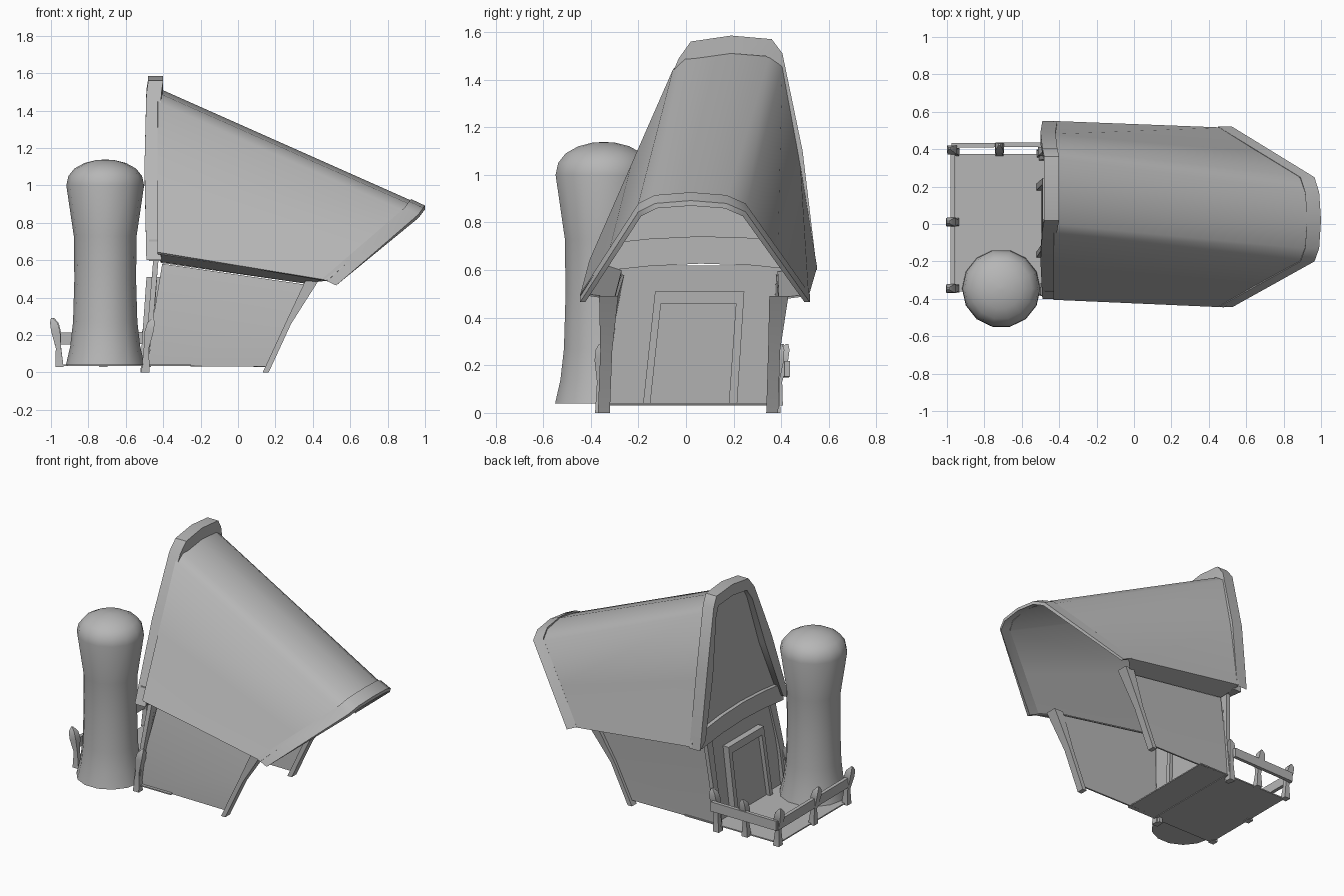
import bpy, bmesh, math
from mathutils import Vector as V

if "Cube" in bpy.data.objects:
    bpy.data.objects.remove(bpy.data.objects["Cube"])

grey = bpy.data.materials.new("mid_grey")
grey.diffuse_color = (.47, .47, .47, 1)
grey.use_nodes = True
grey.node_tree.nodes["Principled BSDF"].inputs["Base Color"].default_value = grey.diffuse_color


def loft(name, rings, closed=True, thick=0, smooth=None):
    """Skin a list of equal-length point rings."""
    bm = bmesh.new()
    rows = [[bm.verts.new(p) for p in r] for r in rings]
    n = len(rows[0])
    for a, b in zip(rows, rows[1:]):
        for i in range(n if closed else n - 1):
            j = (i + 1) % n
            bm.faces.new((a[i], a[j], b[j], b[i]))
    if closed:
        bm.faces.new(rows[0][::-1])
        bm.faces.new(rows[-1])
    bmesh.ops.recalc_face_normals(bm, faces=bm.faces)
    me = bpy.data.meshes.new(name)
    bm.to_mesh(me)
    bm.free()
    me.materials.append(grey)
    ob = bpy.data.objects.new(name, me)
    bpy.context.collection.objects.link(ob)
    bpy.ops.object.select_all(action='DESELECT')
    bpy.context.view_layer.objects.active = ob
    ob.select_set(True)
    if thick:
        m = ob.modifiers.new("thickness", 'SOLIDIFY')
        m.thickness, m.offset = thick, 0
        bpy.ops.object.modifier_apply(modifier=m.name)
    if smooth:
        bpy.ops.object.shade_smooth_by_angle(angle=math.radians(smooth))
    return ob


def strut(name, secs):
    """Upright post from sections (x, y, z, half width x, half width y)."""
    return loft(name, [[(x - a, y - b, z), (x + a, y - b, z), (x + a, y + b, z), (x - a, y + b, z)]
                       for x, y, z, a, b in secs], smooth=35)


def plate(name, pts, offset):
    """Thin flat panel extruded along an offset."""
    return loft(name, [pts, [V(p) + V(offset) for p in pts]])


def beam(name, p, q, side, h):
    """Horizontal board with half thickness vector and half height."""
    s, u = V(side), V((0, 0, h))
    return loft(name, [[V(e) - s - u, V(e) + s - u, V(e) + s + u, V(e) - s + u] for e in (p, q)])


def trim(name, path, width, centre, depth):
    """Arched edging: square section swept along the path."""
    rings = []
    for p in path:
        p = V(p)
        inn = V((0, centre[0] - p.y, centre[1] - p.z)).normalized() * depth
        w = V(width)
        rings.append([p, p + w, p + w + inn, p + inn])
    return loft(name, rings, smooth=40)


# Roof shell, open at the wide front end
back = [(-.40, .64), (-.225, 1.04), (-.05, 1.44), (.0, 1.49), (.18, 1.515),
        (.35, 1.50), (.40, 1.46), (.475, 1.04), (.545, .61)]
front = [(-.44, .49), (-.32, .67), (-.2, .86), (-.13, .893), (.02, .908),
         (.17, .893), (.25, .86), (.38, .67), (.51, .49)]
loft("roof", [[(-.43, y, z) for y, z in back],
              [(.48 + (z - .49) * 1.09, y, z) for y, z in front]],
     closed=False, thick=.012, smooth=50)

# Soffits closing the eaves towards the walls
plate("left_soffit", [(-.43, -.40, .635), (.47, -.435, .495), (.36, -.30, .475), (-.41, -.27, .59)], (0, 0, .008))
plate("right_soffit", [(-.43, .54, .61), (.47, .505, .49), (.36, .39, .475), (-.41, .385, .585)], (0, 0, .008))

# Roof edge trims
bt = [(-.41, -.40, .60), (-.42, -.2, 1.1), (-.41, -.03, 1.49), (-.40, .02, 1.56), (-.40, .19, 1.585),
      (-.40, .36, 1.57), (-.41, .405, 1.51), (-.42, .49, 1.1), (-.41, .55, .60)]
trim("back_roof_trim", bt, (-.08, 0, 0), (.17, .9), .075)
ft = [(.45, -.445, .50), (.89, -.2, .88), (.915, -.13, .915), (.925, .02, .927),
      (.915, .17, .915), (.89, .25, .88), (.45, .52, .50)]
trim("front_roof_trim", ft, (.075, 0, -.035), (.03, .5), .022)

# Back gable panel and the curved beam under it
plate("back_gable", [(-.45, y, z) for y, z in
                     [(-.34, .68), (-.02, 1.44), (.04, 1.5), (.33, 1.51), (.385, 1.45), (.49, .68)]],
      (.02, 0, 0))
loft("gable_beam", [[(-.475, y, z), (-.415, y, z), (-.415, y, z + .115), (-.475, y, z + .115)]
                    for y, z in [(-.36, .595), (-.15, .617), (.06, .627), (.28, .62), (.51, .595)]])

# House walls
plate("back_wall", [(-.48, -.34, .03), (-.48, .365, .03), (-.44, .385, .62), (-.44, -.265, .62)],
      (.015, 0, 0))
for name, yb, ym, yf, yt in (("left_wall", -.335, -.325, -.30, -.265),
                             ("right_wall", .36, .37, .395, .385)):
    rows = [[(-.48, yb, .035), (.15, yb, .03)],
            [(-.455, ym, .28), (.26, ym, .27)],
            [(-.405, yt, .58), (.385, yf, .465)]]
    loft(name, rows, closed=False, thick=.012, smooth=35)

# Corner posts of the house
for side, y0, y1, y2, y3 in (("left", -.345, -.335, -.325, -.265), ("right", .362, .37, .39, .40)):
    strut(side + "_front_post", [(.148, y0, 0, .016, .025), (.268, y1, .26, .016, .025),
                                 (.395, y2, .49, .035, .04)])
    strut(side + "_back_post", [(-.50, y0, 0, .014, .022), (-.465, y1, .3, .014, .024),
                                (-.435, y3, .65, .014, .03)])

# Door and its frame
plate("door", [(-.495, -.15, .04), (-.495, .185, .04), (-.465, .215, .47), (-.465, -.105, .47)],
      (.05, 0, 0))
outer = [(-.18, .04), (-.13, .51), (.245, .51), (.215, .04)]
inner = [(-.15, .04), (-.105, .46), (.21, .46), (.18, .04)]
loft("door_frame", [[(-.525 + a[1] * .07, *a), (-.425 + a[1] * .07, *a),
                     (-.425 + b[1] * .07, *b), (-.525 + b[1] * .07, *b)]
                    for a, b in zip(outer, inner)])

# Porch deck
plate("deck", [(-.955, -.36, .034), (-.25, -.36, .034), (-.25, .375, .034), (-.955, .375, .034)],
      (0, 0, .008))

# Railing posts leaning outward, and the rails
posts = [(-.955, -.345, -1, 0), (-.955, .01, -1, 0), (-.955, .385, -.8, .5),
         (-.72, .385, 0, 1), (-.50, .375, .6, .6), (-.495, -.36, 1, 0)]
for x, y, dx, dy in posts:
    strut("rail_post", [(x + dx * o, y + dy * o, z, r, r) for z, o, r in
                        [(.0 if x > -.6 else .03, 0, .022), (.13, .005, .014), (.22, .02, .024),
                         (.265, .03, .02), (.29, .04, .005)]])
beam("side_rail", (-.975, .42, .18), (-.49, .425, .185), (0, .012, 0), .032)
beam("end_rail", (-.97, -.36, .185), (-.97, .42, .18), (.012, 0, 0), .032)

# Round tower with a domed top
prof = [(.21, .04), (.187, .14), (.172, .27), (.165, .5), (.168, .73), (.208, 1.0),
        (.197, 1.05), (.165, 1.09), (.11, 1.12), (.05, 1.135), (.004, 1.138)]
loft("tower", [[(-.71 + r * math.cos(k * math.tau / 14), -.345 + r * math.sin(k * math.tau / 14), z)
                for k in range(14)] for r, z in prof], smooth=40)
